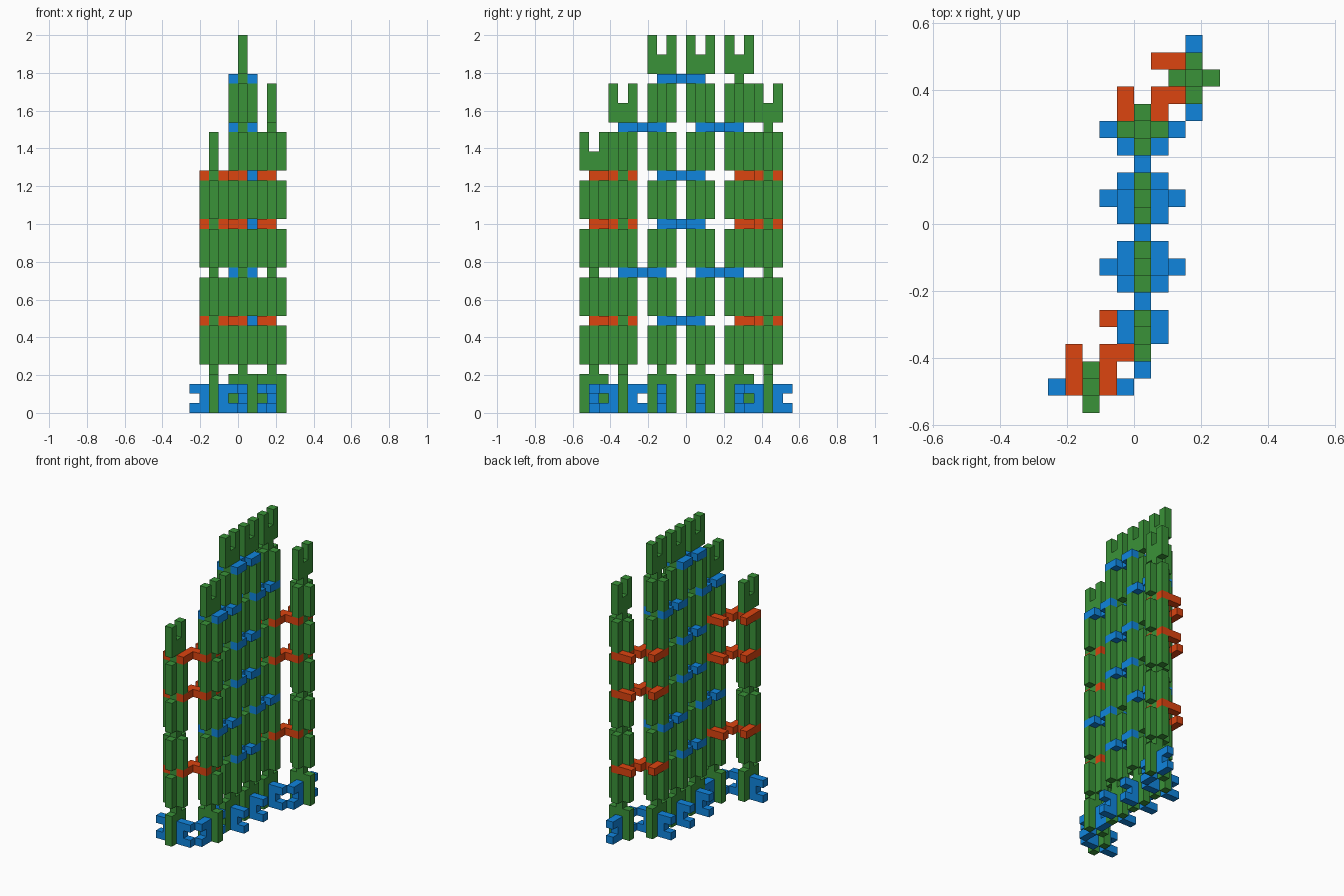
import bpy, bmesh

if "Cube" in bpy.data.objects:
    bpy.data.objects.remove(bpy.data.objects["Cube"])

U = 2 / 39  # one grid cell


def material(name, rgb):
    m = bpy.data.materials.new(name)
    m.diffuse_color = (*rgb, 1)
    m.use_nodes = True
    m.node_tree.nodes["Principled BSDF"].inputs["Base Color"].default_value = m.diffuse_color
    return m


GREEN = material("green", (0.042, 0.29, 0.04))
BLUE = material("blue", (0.005, 0.235, 0.73))
ORANGE = material("orange", (0.716, 0.058, 0.005))

# Tall green plate: two notched blocks joined by a neck (right half, then mirrored)
half = [(0.5, 2), (0.5, 0), (1.5, 0), (1.5, 4), (0.5, 4),
        (0.5, 5), (1.5, 5), (1.5, 9), (0.5, 9), (0.5, 7)]
PLATE = half + [(-a, b) for a, b in reversed(half)]

# Straight link: double-ended fork, 5 x 3 cells (one quarter, then mirrored)
q = [(0.5, 0.5), (0.5, 1.5), (2.5, 1.5), (2.5, 0.5), (1.5, 0.5)]
top = q[::-1] + [(-a, b) for a, b in q]
LINK = top + [(-a, -b) for a, b in top]

# Corner link: two forks at right angles sharing one corner cell
CORNER = [(-1, 0), (0, 0), (0, 1), (1, 1), (1, 0), (2, 0), (2, 2), (4, 2),
          (4, 3), (3, 3), (3, 4), (4, 4), (4, 5), (1, 5), (1, 4), (2, 4),
          (2, 3), (1, 3), (1, 2), (0, 2), (0, 3), (-1, 3)]


def piece(name, outline, plane, loc, mat):
    """One-cell-thick piece; the outline lies in plane 'xz', 'yz', 'xy' or 'yx'."""
    axes = ["xyz".index(c) for c in plane]
    third = 3 - sum(axes)

    def point(a, b, t):
        p = [0, 0, 0]
        p[axes[0]], p[axes[1]], p[third] = a, b, t
        return [(p[i] + loc[i]) * U for i in range(3)]

    bm = bmesh.new()
    low = [bm.verts.new(point(a, b, -0.5)) for a, b in outline]
    high = [bm.verts.new(point(a, b, 0.5)) for a, b in outline]
    bm.faces.new(low)
    bm.faces.new(high)
    n = len(outline)
    for i in range(n):
        j = (i + 1) % n
        bm.faces.new((low[i], low[j], high[j], high[i]))
    bmesh.ops.recalc_face_normals(bm, faces=bm.faces)
    me = bpy.data.meshes.new(name)
    bm.to_mesh(me)
    bm.free()
    me.materials.append(mat)
    ob = bpy.data.objects.new(name, me)
    bpy.context.collection.objects.link(ob)


# Columns: x, y, number of plates; the top plate always runs along y
columns = [(-2.5, -9.5, 5), (0.5, -6.5, 6), (0.5, -2.5, 7),
           (0.5, 1.5, 7), (0.5, 5.5, 7), (3.5, 8.5, 6)]
for x, y, count in columns:
    for k in range(count):
        along_y = (count - 1 - k) % 2 == 0
        piece("column_plate", PLATE, "yz" if along_y else "xz", (x, y, 5 * k), GREEN)
    # Foot crosses the lowest plate
    piece("foot", LINK, "xz" if count % 2 else "yz", (x, y, 1.5), BLUE)

# Straight links between neighbouring columns
for y, levels in ((-0.5, (9, 19, 24, 34)), (-4.5, (14, 29)), (3.5, (14, 29))):
    for z in levels:
        piece("straight_link", LINK, "yx", (0.5, y, z + 0.5), BLUE)

# Corner links out to the two end columns
for z in (9, 19, 24):
    for x, y in ((-3, -10), (0, 5)):
        piece("corner_link", CORNER, "xy", (x, y, z + 0.5), ORANGE)
